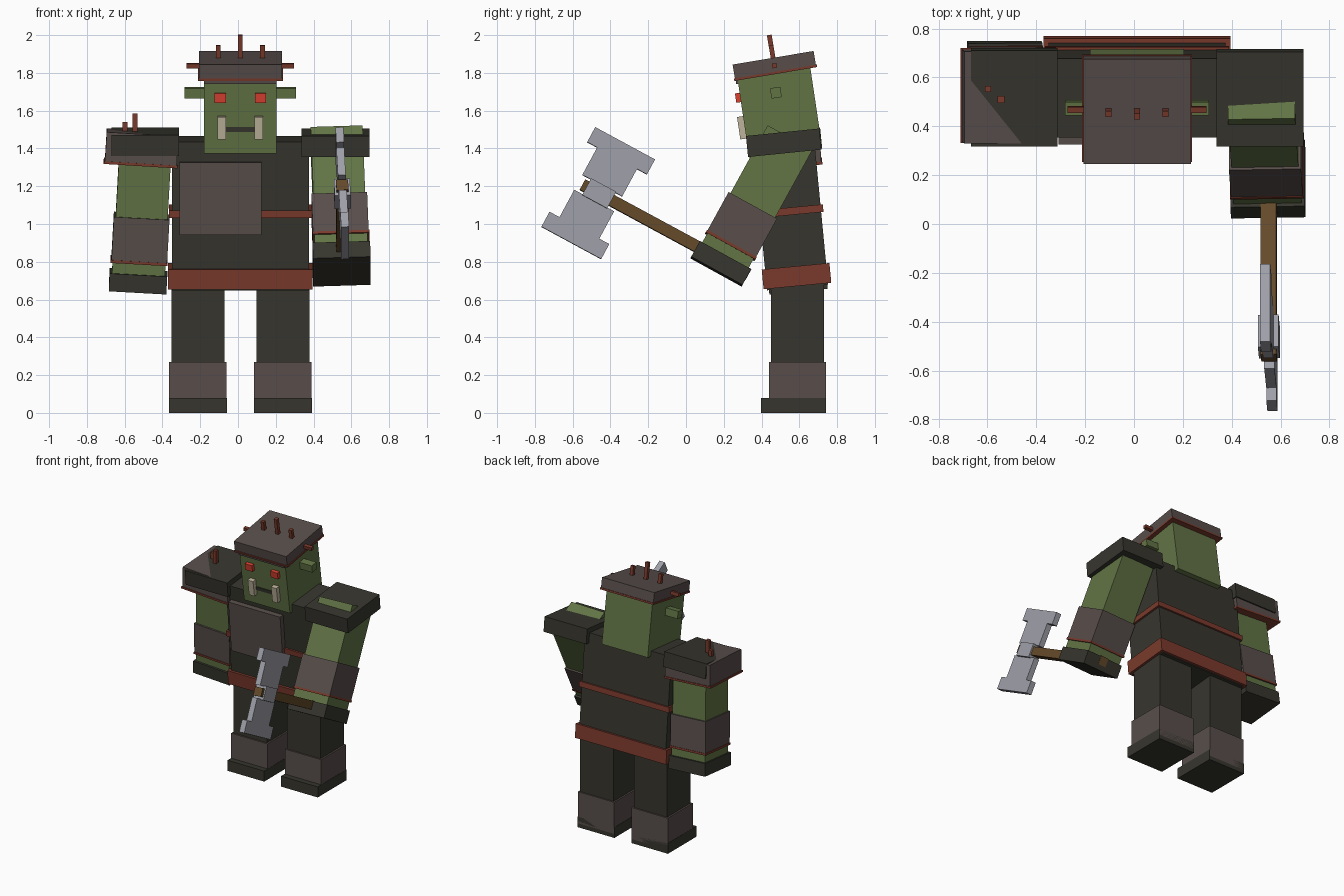
import bpy, bmesh
from math import radians
from mathutils import Matrix, Vector

if "Cube" in bpy.data.objects:
    bpy.data.objects.remove(bpy.data.objects["Cube"])


def material(name, rgb):
    m = bpy.data.materials.new(name)
    m.diffuse_color = (*rgb, 1)
    m.use_nodes = True
    m.node_tree.nodes["Principled BSDF"].inputs["Base Color"].default_value = m.diffuse_color
    return m


DARK = material("dark cloth", (.037, .036, .027))
GREY = material("grey leather", (.098, .076, .070))
GREEN = material("green skin", (.122, .175, .060))
RUST = material("rust red", (.195, .042, .025))
RED = material("bright red", (.70, .053, .030))
WOOD = material("wood brown", (.127, .067, .023))
STEEL = material("steel", (.342, .347, .39))
BONE = material("bone", (.515, .456, .328))

MID = .0125  # body centre line


def frame(origin, rx=0, ry=0):
    """Local frame placed at origin, leaning about x after rolling about y."""
    return (Matrix.Translation(origin) @ Matrix.Rotation(radians(rx), 4, 'X')
            @ Matrix.Rotation(radians(ry), 4, 'Y'))


def box(name, mat, centre, size, fr=Matrix.Identity(4)):
    bm = bmesh.new()
    bmesh.ops.create_cube(bm, size=1)
    for v in bm.verts:
        v.co = Vector(c * s for c, s in zip(v.co, size))
    me = bpy.data.meshes.new(name)
    bm.to_mesh(me)
    bm.free()
    me.materials.append(mat)
    ob = bpy.data.objects.new(name, me)
    ob.matrix_world = fr @ Matrix.Translation(centre)
    bpy.context.collection.objects.link(ob)
    return ob


def prism(name, mat, outline, thickness, fr):
    """Flat (y, z) outline extruded along x."""
    bm = bmesh.new()
    face = bm.faces.new([bm.verts.new((-thickness / 2, y, z)) for y, z in outline])
    ext = bmesh.ops.extrude_face_region(bm, geom=[face])
    bmesh.ops.translate(bm, vec=(thickness, 0, 0),
                        verts=[g for g in ext["geom"] if isinstance(g, bmesh.types.BMVert)])
    bmesh.ops.recalc_face_normals(bm, faces=bm.faces)
    me = bpy.data.meshes.new(name)
    bm.to_mesh(me)
    bm.free()
    me.materials.append(mat)
    ob = bpy.data.objects.new(name, me)
    ob.matrix_world = fr
    bpy.context.collection.objects.link(ob)


# Legs, boots and soles
for side, s in (("left", -1), ("right", 1)):
    x = MID + s * .225
    box(side + "_leg", DARK, (x, .59, .465), (.28, .28, .43))
    box(side + "_boot", GREY, (x, .59, .15), (.305, .30, .24))
    box(side + "_sole", DARK, (x, .569, .04), (.308, .342, .08))

# Torso leaning forward from the waist
body = frame((MID, .585, .724), 5.5)
box("torso", DARK, (0, 0, .335), (.725, .325, .79), body)
box("belt", RUST, (0, 0, 0), (.765, .36, .105), body)
box("waist_strap", RUST, (0, 0, .345), (.755, .35, .04), body)
box("chest_plate", GREY, (-.105, -.175, .43), (.435, .05, .385), body)

# Head and face
head = frame((MID, .495, 1.6), 8.5)
box("head", GREEN, (0, 0, 0), (.385, .39, .40), head)
box("mouth", DARK, (0, -.196, -.07), (.15, .008, .026), head)
for side, s in (("left", -1), ("right", 1)):
    box(side + "_ear", GREEN, (s * .243, -.005, .097), (.105, .055, .055), head)
    box(side + "_eye", RED, (s * .107, -.205, .10), (.06, .03, .05), head)
    box(side + "_tusk", BONE, (s * .098, -.205, -.06), (.045, .045, .12), head)

# Cap with trim, brow and spikes
cap = frame((MID, .468, 1.838), 9.5)
box("cap", GREY, (0, 0, .005), (.44, .435, .075), cap)
box("cap_trim", RUST, (0, 0, -.038), (.45, .445, .013), cap)
box("brow", GREY, (0, -.20, -.052), (.385, .03, .022), cap)
box("cap_spike_middle", RUST, (0, 0, .09), (.025, .025, .15), cap)
for side, s in (("left", -1), ("right", 1)):
    box("cap_spike_" + side, RUST, (s * .117, 0, .065), (.025, .025, .09), cap)
    box("cap_horn_" + side, RUST, (s * .25, 0, 0), (.07, .025, .025), cap)


# Arms, each built upward from the underside of the fist
def arm(side, fr):
    box(side + "_fist", DARK, (0, 0, .0475), (.305, .31, .095), fr)
    box(side + "_wrist", GREEN, (0, 0, .12), (.28, .28, .07), fr)
    box(side + "_cuff", GREY, (0, 0, .273), (.295, .293, .245), fr)
    box(side + "_cuff_trim", RUST, (0, 0, .158), (.302, .30, .015), fr)
    box(side + "_upper_arm", GREEN, (0, 0, .595), (.275, .27, .42), fr)


arm("left", frame((-.532, .595, .65), 5.5, 3.2))
arm("right", frame((.55, .161, .748), -28.8, -2))

# Shoulder pads
box("right_shoulder_pad", DARK, (0, 0, 0), (.358, .39, .112),
    frame((.516, .517, 1.43), 5.8))
box("left_shoulder_pad", DARK, (0, 0, 0), (.355, .395, .112),
    frame((-.491, .519, 1.435), 5.8))
pad = frame((-.51, .523, 1.405), 3, 3.5)
box("left_pad_lining", GREY, (0, 0, 0), (.38, .378, .16), pad)
box("left_pad_trim", RUST, (0, 0, -.082), (.392, .388, .014), pad)
box("left_pad_spike_tall", RUST, (-.545, .51, 1.53), (.028, .028, .11))
box("left_pad_spike_short", RUST, (-.598, .553, 1.50), (.026, .026, .08))

# Two-headed axe: local y runs down the shaft, local z along the blades
axe = frame((.552, -.465, 1.163), -28.4, -2.9)
box("axe_shaft", WOOD, (0, .405, 0), (.064, 1.0, .062), axe)
box("axe_collar", STEEL, (0, .005, 0), (.085, .15, .10), axe)
blade = [(-.12, .045), (-.12, .21), (-.18, .21), (-.18, .30),
         (.18, .30), (.18, .21), (.12, .21), (.12, .045)]
for name, s in (("upper", 1), ("lower", -1)):
    prism(name + "_axe_blade", STEEL, [(y, s * z) for y, z in blade], .042, axe)
